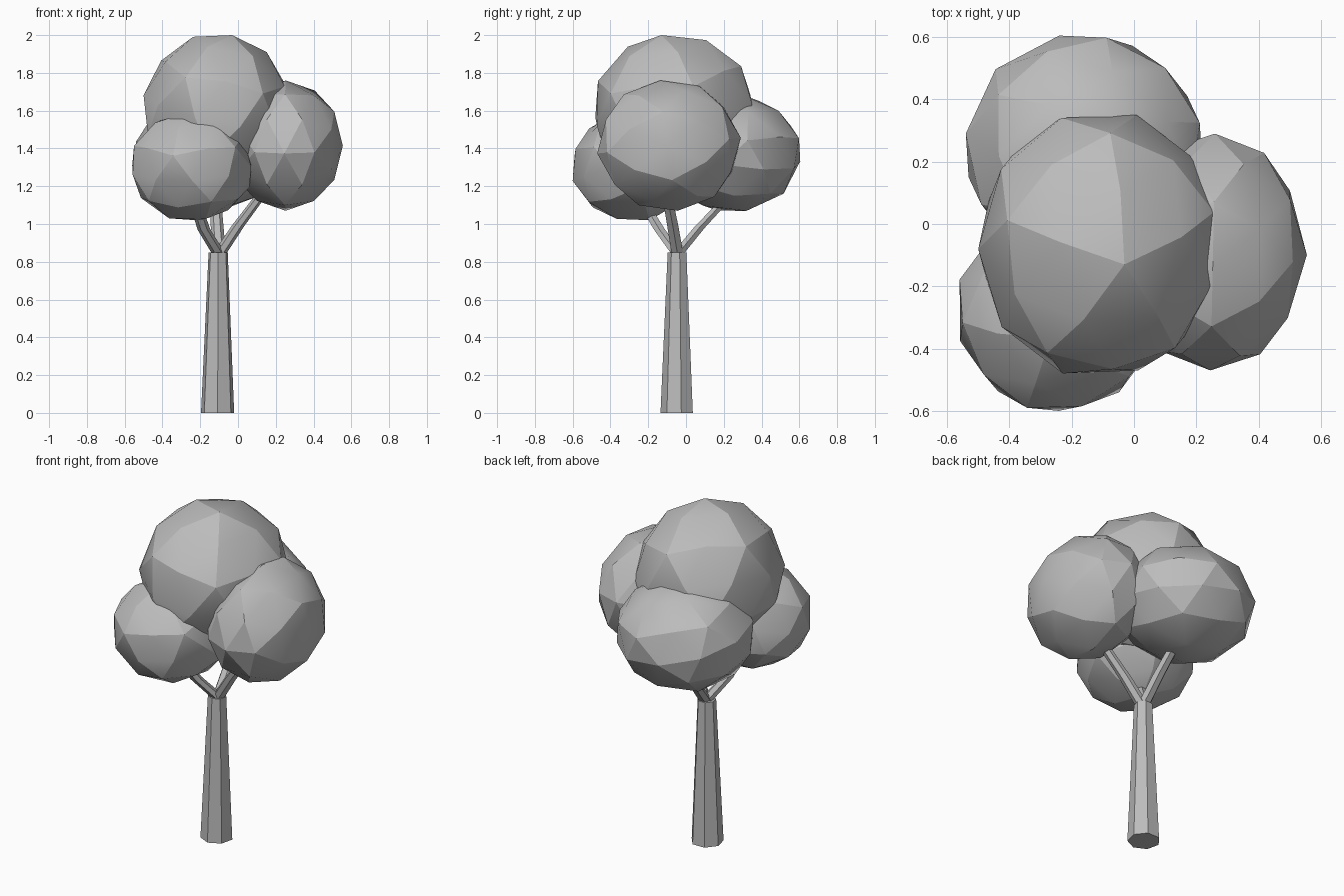
import bpy, bmesh, math
from mathutils import Vector, Euler

cube = bpy.data.objects.get("Cube")
if cube:
    bpy.data.objects.remove(cube)

grey = bpy.data.materials.new("plain grey")
grey.use_nodes = True
grey.diffuse_color = (0.5, 0.5, 0.5, 1)
grey.node_tree.nodes["Principled BSDF"].inputs["Base Color"].default_value = (0.5, 0.5, 0.5, 1)


def finish(name, bm, angle):
    bmesh.ops.recalc_face_normals(bm, faces=bm.faces)
    mesh = bpy.data.meshes.new(name)
    bm.to_mesh(mesh)
    bm.free()
    mesh.materials.append(grey)
    obj = bpy.data.objects.new(name, mesh)
    bpy.context.collection.objects.link(obj)
    bpy.ops.object.select_all(action="DESELECT")
    obj.select_set(True)
    bpy.context.view_layer.objects.active = obj
    bpy.ops.object.shade_smooth_by_angle(angle=math.radians(angle))


def limb(name, stations, sides, turn, angle):
    """Tapered tube through (point, radius) stations with level rings."""
    bm = bmesh.new()
    rings = []
    for point, r in stations:
        ring = []
        for i in range(sides):
            a = turn + math.tau * i / sides
            ring.append(bm.verts.new(Vector(point) + Vector((r * math.cos(a), r * math.sin(a), 0))))
        rings.append(ring)
    for low, high in zip(rings, rings[1:]):
        for i in range(sides):
            j = (i + 1) % sides
            bm.faces.new((low[i], low[j], high[j], high[i]))
    bm.faces.new(rings[0])
    bm.faces.new(rings[-1])
    finish(name, bm, angle)


def clump(name, low, high, turn):
    """Turned icosphere stretched to fill a box."""
    bm = bmesh.new()
    bmesh.ops.create_icosphere(bm, subdivisions=2, radius=1)
    bmesh.ops.rotate(bm, verts=bm.verts, matrix=Euler([math.radians(t) for t in turn]).to_matrix())
    for axis in range(3):
        values = [v.co[axis] for v in bm.verts]
        start, span = min(values), max(values) - min(values)
        for v in bm.verts:
            t = (v.co[axis] - start) / span
            v.co[axis] = low[axis] + t * (high[axis] - low[axis])
    finish(name, bm, 20)


# Trunk
limb("trunk", [((-0.108, -0.045, 0), 0.09), ((-0.105, -0.045, 0.85), 0.052)], 7, -math.pi / 2, 20)

# Branches fork from the trunk top into the foliage
fork = (-0.1, -0.045, 0.84)
for name, bend, tip in (
    ("left_branch", (0.0, -0.07, 0.99), (0.12, -0.1, 1.15)),
    ("right_branch", (-0.18, -0.14, 0.97), (-0.23, -0.23, 1.12)),
    ("back_branch", (-0.11, 0.07, 0.98), (-0.12, 0.22, 1.14)),
):
    limb(name, [(fork, 0.036), (bend, 0.034), (tip, 0.03)], 6, 0, 20)

# Foliage clumps
clump("top_foliage", (-0.5, -0.48, 1.2), (0.28, 0.35, 2.0), (12, 8, 20))
clump("left_foliage", (-0.05, -0.47, 1.07), (0.555, 0.29, 1.76), (-15, 20, 50))
clump("right_foliage", (-0.56, -0.6, 1.02), (0.07, 0.04, 1.59), (10, -12, 35))
clump("back_foliage", (-0.54, -0.13, 1.07), (0.22, 0.605, 1.68), (-8, 14, 10))
